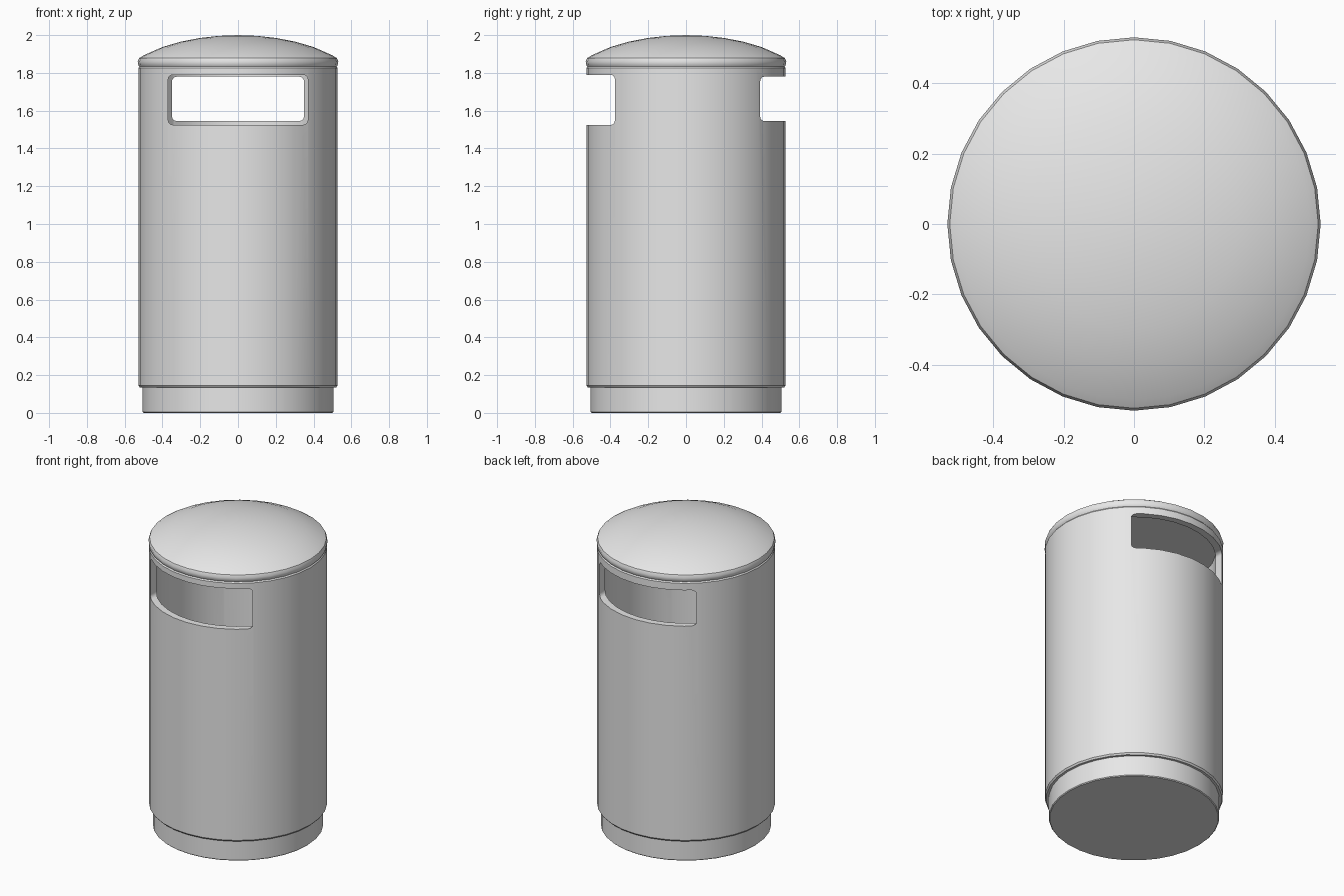
import bpy, bmesh, math

cube = bpy.data.objects.get("Cube")
if cube:
    bpy.data.objects.remove(cube, do_unlink=True)

SIDES = 32

grey = bpy.data.materials.new("light_grey")
grey.use_nodes = True
colour = (0.8, 0.8, 0.8, 1)
grey.diffuse_color = colour
grey.node_tree.nodes["Principled BSDF"].inputs["Base Color"].default_value = colour


def make_object(name, bm):
    bmesh.ops.recalc_face_normals(bm, faces=bm.faces)
    mesh = bpy.data.meshes.new(name)
    bm.to_mesh(mesh)
    bm.free()
    mesh.materials.append(grey)
    obj = bpy.data.objects.new(name, mesh)
    bpy.context.collection.objects.link(obj)
    return obj


def lathe(name, profile, closed=False):
    """Spin a (radius, height) profile round the z axis."""
    bm = bmesh.new()
    verts = [bm.verts.new((r, 0, z)) for r, z in profile]
    pairs = list(zip(verts, verts[1:] + verts[:1]))
    edges = [bm.edges.new(p) for p in (pairs if closed else pairs[:-1])]
    bmesh.ops.spin(bm, geom=verts + edges, cent=(0, 0, 0), axis=(0, 0, 1),
                   angle=math.tau, steps=SIDES)
    bmesh.ops.remove_doubles(bm, verts=bm.verts, dist=0.0005)
    return make_object(name, bm)


def slot_cutter(name, side, half_width, low, high, corner=0.025):
    """Rounded block that cuts one opening; side is -1 front, 1 back."""
    bm = bmesh.new()
    bmesh.ops.create_cube(bm, size=1)
    for v in bm.verts:
        v.co = (v.co.x * 2 * half_width, side * 0.45 + v.co.y * 0.5,
                (low + high) / 2 + v.co.z * (high - low))
    along = [e for e in bm.edges
             if abs(e.verts[0].co.y - e.verts[1].co.y) > 0.1]
    bmesh.ops.bevel(bm, geom=along, offset=corner, segments=3,
                    profile=0.5, affect='EDGES')
    obj = make_object(name, bm)
    obj.hide_render = True
    obj.hide_viewport = True
    obj.display_type = 'WIRE'
    return obj


# Plinth, recessed under the body
base = lathe("base", [(0, 0), (0.5, 0), (0.505, 0.005), (0.505, 0.15), (0, 0.15)])

# Hollow body shell
body = lathe("body", [(0.52, 0.135), (0.528, 0.145), (0.528, 1.825), (0.52, 1.835),
                      (0.485, 1.835), (0.485, 0.135)], closed=True)

# Openings through the front and back
for cutter in (slot_cutter("front_slot_cutter", -1, 0.37, 1.525, 1.79),
               slot_cutter("back_slot_cutter", 1, 0.35, 1.545, 1.78)):
    cut = body.modifiers.new(cutter.name, 'BOOLEAN')
    cut.object = cutter
    cut.operation = 'DIFFERENCE'
    cut.solver = 'EXACT'

# Domed lid with a rounded rim
lid = lathe("lid", [(0, 1.825), (0.515, 1.825), (0.527, 1.838), (0.531, 1.86),
                    (0.524, 1.878), (0.5, 1.893), (0.4, 1.937), (0.3, 1.966),
                    (0.2, 1.985), (0.1, 1.996), (0, 2)])

# Smooth shading with crisp edges
for obj in (base, body, lid):
    bpy.ops.object.select_all(action='DESELECT')
    obj.select_set(True)
    bpy.context.view_layer.objects.active = obj
    for mod in list(obj.modifiers):
        bpy.ops.object.modifier_apply(modifier=mod.name)
    bpy.ops.object.shade_smooth_by_angle(angle=math.radians(35))
